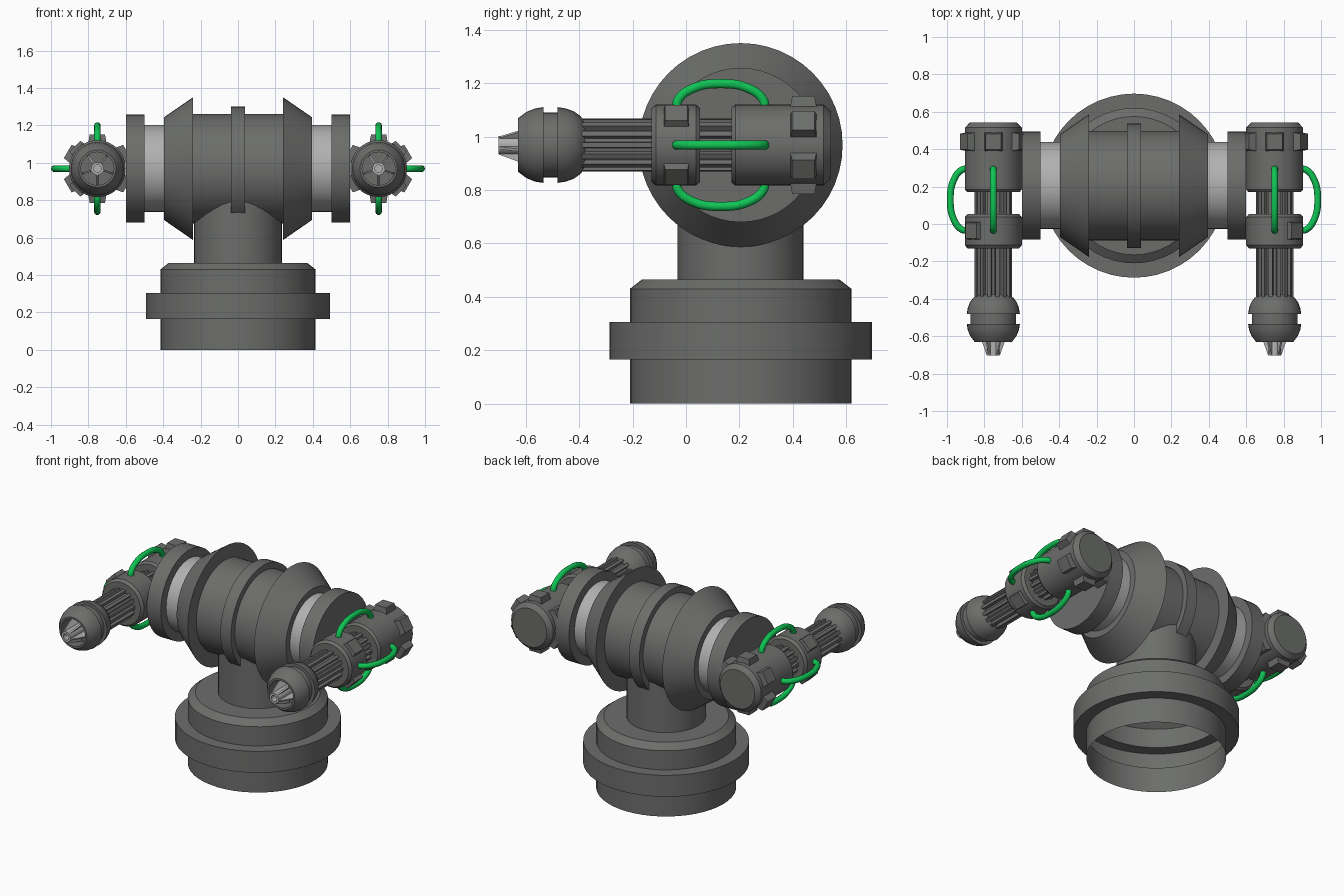
import bpy, bmesh, math
from mathutils import Matrix, Vector

if "Cube" in bpy.data.objects:
    bpy.data.objects.remove(bpy.data.objects["Cube"])


def material(name, rgb):
    m = bpy.data.materials.new(name)
    m.diffuse_color = (*rgb, 1)
    m.use_nodes = True
    m.node_tree.nodes["Principled BSDF"].inputs["Base Color"].default_value = m.diffuse_color
    return m


DARK = material("dark_grey", (0.15, 0.155, 0.148))
LIGHT = material("light_grey", (0.44, 0.44, 0.44))
GREEN = material("cable_green", (0.005, 0.55, 0.09))

AXIS_Y, AXIS_Z = 0.205, 0.969      # drum axis
GUN_X = 0.752                      # barrel axis
ALONG_X = Matrix.Rotation(math.pi / 2, 4, 'Y')
ALONG_Y = Matrix.Rotation(-math.pi / 2, 4, 'X')


def finish(bm, name, mat, matrix, smooth=True):
    bmesh.ops.recalc_face_normals(bm, faces=bm.faces[:])
    bm.transform(matrix)
    me = bpy.data.meshes.new(name)
    bm.to_mesh(me)
    bm.free()
    me.materials.append(mat)
    ob = bpy.data.objects.new(name, me)
    bpy.context.collection.objects.link(ob)
    if smooth:
        bpy.ops.object.select_all(action='DESELECT')
        bpy.context.view_layer.objects.active = ob
        ob.select_set(True)
        bpy.ops.object.shade_smooth_by_angle(angle=math.radians(28))
    return ob


def lathe(name, profile, mat, matrix, segments=32):
    """Spin (radius, height) points about local z."""
    bm = bmesh.new()
    vs = [bm.verts.new((r, 0, h)) for r, h in profile]
    es = [bm.edges.new(p) for p in zip(vs, vs[1:])]
    bmesh.ops.spin(bm, geom=vs + es, cent=(0, 0, 0), axis=(0, 0, 1),
                   angle=2 * math.pi, steps=segments, use_duplicate=False)
    bmesh.ops.remove_doubles(bm, verts=bm.verts[:], dist=1e-5)
    return finish(bm, name, mat, matrix)


def box(name, size, taper, mat, matrix):
    """Box whose +x face is shrunk by taper."""
    bm = bmesh.new()
    bmesh.ops.create_cube(bm, size=1)
    for v in bm.verts:
        k = taper if v.co.x > 0 else 1
        v.co = Vector((v.co.x * size[0], v.co.y * size[1] * k, v.co.z * size[2] * k))
    return finish(bm, name, mat, matrix, False)


def fluted_rod(name, ribs, r_out, r_in, y0, y1, mat, matrix):
    bm = bmesh.new()
    ring = []
    for i in range(ribs):
        for f, r in ((-0.30, r_in), (-0.22, r_out), (0.22, r_out), (0.30, r_in)):
            a = (i + f) * 2 * math.pi / ribs
            ring.append(bm.verts.new((r * math.cos(a), r * math.sin(a), y0)))
    face = bm.faces.new(ring)
    ext = bmesh.ops.extrude_face_region(bm, geom=[face])
    top = [g for g in ext['geom'] if isinstance(g, bmesh.types.BMVert)]
    bmesh.ops.translate(bm, verts=top, vec=(0, 0, y1 - y0))
    return finish(bm, name, mat, matrix, False)


def cable(name, points, radius):
    cu = bpy.data.curves.new(name, 'CURVE')
    cu.dimensions = '3D'
    cu.bevel_depth, cu.bevel_resolution, cu.resolution_u = radius, 3, 5
    cu.use_fill_caps = True
    sp = cu.splines.new('BEZIER')
    sp.bezier_points.add(len(points) - 1)
    for b, p in zip(sp.bezier_points, points):
        b.co = p
        b.handle_left_type = b.handle_right_type = 'AUTO'
    cu.materials.append(GREEN)
    bpy.context.collection.objects.link(bpy.data.objects.new(name, cu))


# Base: open-bottomed shell with a wide ring, plus the neck
ground = Matrix.Translation((0, AXIS_Y, 0))
lathe("base", [(0.415, 0), (0.415, 0.165), (0.492, 0.165), (0.492, 0.305),
               (0.415, 0.305), (0.415, 0.43), (0.37, 0.465), (0, 0.465)],
      DARK, ground, 48)
lathe("neck", [(0.236, 0.46), (0.236, 0.9)], DARK, ground)

# Horizontal drum with flared collars and a centre band
drum = Matrix.Translation((0, AXIS_Y, AXIS_Z)) @ ALONG_X
half = [(0, 0.395), (0.275, 0.395), (0.382, 0.24), (0.293, 0.24),
        (0.293, 0.038), (0.332, 0.038)]
lathe("drum", half + [(r, -h) for r, h in reversed(half)], DARK, drum, 48)

for s, side in ((-1, "left"), (1, "right")):
    # Light axle ring and end disc
    lathe(f"{side}_axle", [(0.233, s * 0.39), (0.233, s * 0.51)], LIGHT, drum)
    lathe(f"{side}_end_disc", [(0, s * 0.5), (0.289, s * 0.5), (0.289, s * 0.6),
                               (0, s * 0.6)], DARK, drum, 48)

    # Gun bodies along y
    origin = Matrix.Translation((s * GUN_X, 0, AXIS_Z))
    gun = origin @ ALONG_Y
    lathe(f"{side}_rear_housing", [(0, 0.17), (0.14, 0.17), (0.152, 0.185),
                                   (0.152, 0.515), (0.125, 0.543), (0, 0.543)], DARK, gun)
    lathe(f"{side}_front_collar", [(0, -0.13), (0.138, -0.13), (0.152, -0.113),
                                   (0.152, 0.037), (0.138, 0.053), (0, 0.053)], DARK, gun)
    fluted_rod(f"{side}_barrel", 14, 0.1, 0.08, -0.4, 0.2, DARK, gun)

    # Rounded muzzle head with a groove and a hollow front
    lathe(f"{side}_muzzle_head",
          [(0, -0.375), (0.085, -0.378), (0.108, -0.395), (0.126, -0.42),
           (0.137, -0.45), (0.142, -0.482), (0.122, -0.482), (0.122, -0.535),
           (0.142, -0.535), (0.137, -0.566), (0.124, -0.598), (0.1, -0.63),
           (0.088, -0.63), (0.088, -0.54), (0, -0.54)], DARK, gun)
    lathe(f"{side}_nozzle", [(0.034, -0.54), (0.034, -0.702), (0.02, -0.702),
                             (0.02, -0.6), (0, -0.6)], LIGHT, gun, 16)
    for i in range(5):
        turn = Matrix.Rotation(math.radians(90 + 72 * i), 4, 'Y')
        bm = bmesh.new()
        fin = [bm.verts.new((x, -0.005, y)) for x, y in
               ((0.03, -0.55), (0.085, -0.55), (0.062, -0.63), (0.036, -0.7), (0.03, -0.7))]
        ext = bmesh.ops.extrude_face_region(bm, geom=[bm.faces.new(fin)])
        bmesh.ops.translate(bm, vec=(0, 0.01, 0), verts=[
            g for g in ext['geom'] if isinstance(g, bmesh.types.BMVert)])
        finish(bm, f"{side}_nozzle_fin_{i}", LIGHT, origin @ turn @ ALONG_Y, False)

    # Raised pads: six round the housing, two on the outer side of the collar
    pads = [(30 + 60 * i, 0.44, 0.157, "housing") for i in range(6)]
    pads += [(a, -0.036, 0.144, "collar") for a in (45, -45)]
    for i, (deg, y, r, kind) in enumerate(pads):
        a = math.radians(deg)
        phi = -math.atan2(math.sin(a), s * math.cos(a))
        box(f"{side}_{kind}_pad_{i}", (0.052, 0.103, 0.1), 0.82, DARK,
            origin @ Matrix.Rotation(phi, 4, 'Y') @ Matrix.Translation((r, y, 0)))

    # Three arched cables: top, outer and bottom
    arch = [(-0.035, 0.135), (-0.03, 0.168), (0.025, 0.212), (0.13, 0.23),
            (0.235, 0.212), (0.29, 0.168), (0.295, 0.135)]
    for label, dx, dz in (("top", 0, 1), ("outer", s, 0), ("bottom", 0, -1)):
        cable(f"{side}_{label}_cable",
              [(s * GUN_X + dx * r, y, AXIS_Z + dz * r) for y, r in arch], 0.018)
